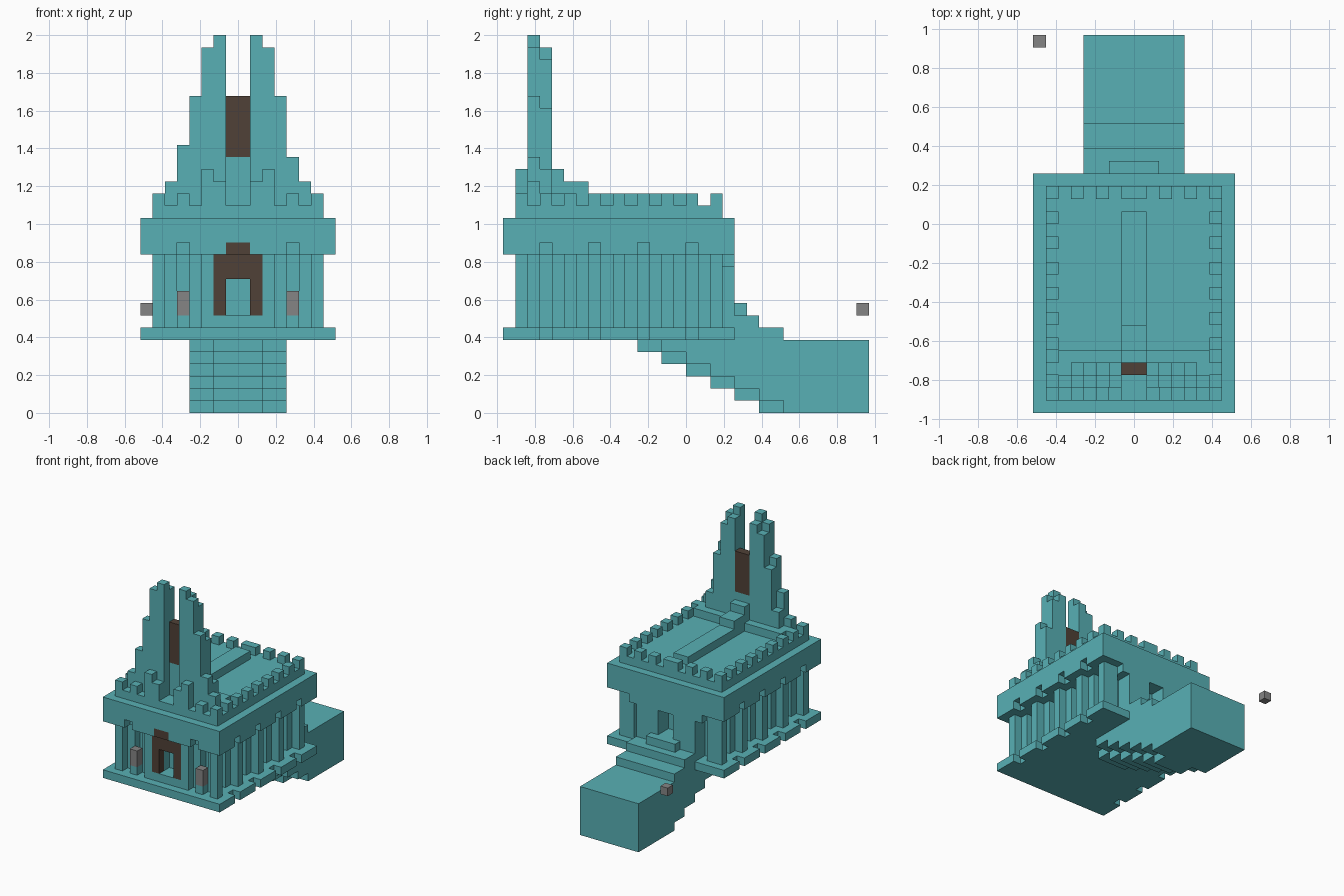
import bpy, bmesh
from mathutils import Matrix, Vector

cube = bpy.data.objects.get("Cube")
if cube:
    bpy.data.objects.remove(cube)

U = 2 / 31  # edge of one block


def material(name, rgb):
    m = bpy.data.materials.new(name)
    m.use_nodes = True
    m.diffuse_color = (*rgb, 1)
    m.node_tree.nodes["Principled BSDF"].inputs["Base Color"].default_value = (*rgb, 1)
    return m


TEAL = material("teal stone", (0.098, 0.434, 0.462))
BROWN = material("dark brown", (0.08, 0.053, 0.038))
GREY = material("grey", (0.235, 0.235, 0.235))


def blocks(name, boxes, mat=TEAL):
    """One object from boxes given as block ranges (x0, x1, y0, y1, z0, z1)."""
    bm = bmesh.new()
    for x0, x1, y0, y1, z0, z1 in boxes:
        centre = Vector(((x0 + x1) / 2 - 8, (y0 + y1) / 2 - 15, (z0 + z1) / 2)) * U
        size = Vector((x1 - x0, y1 - y0, z1 - z0)) * U
        bmesh.ops.create_cube(bm, size=1, matrix=Matrix.Translation(centre) @ Matrix.Diagonal((*size, 1)))
    mesh = bpy.data.meshes.new(name)
    bm.to_mesh(mesh)
    bm.free()
    mesh.materials.append(mat)
    ob = bpy.data.objects.new(name, mesh)
    bpy.context.collection.objects.link(ob)
    return ob


def mirrored(boxes):
    return boxes + [(16 - b[1], 16 - b[0], *b[2:]) for b in boxes]


def notched_edges(z0, z1):
    """Side edge strip broken by a notch every fourth block."""
    return mirrored([(0, 1, y, y + 3, z0, z1) for y in range(0, 19, 4)])


# Floor slab with notched sides
blocks("floor_slab", [(1, 15, 0, 19, 6, 7)] + notched_edges(6, 7))

# Hall walls: core, wall panels separated by niches, slim outer pillars
blocks("hall_core", [(3, 13, 3, 17, 7, 13)])
panels = [(2, 3, y, min(y + 3, 18), 7, 13) for y in (4, 8, 12, 16)]
blocks("side_panels", mirrored(panels + [(2, 3, 2, 3, 7, 13)]))
blocks("side_pillars", mirrored([(1, 2, y, y + 1, 7, 13) for y in range(1, 18, 4)]))
blocks("front_wall", mirrored([(4, 7, 2, 3, 7, 13), (5, 6, 1, 2, 7, 13)])
       + [(7, 9, 2, 3, 11, 14), (6, 10, 1, 3, 7, 8)])

# Front door frame
blocks("door_frame", mirrored([(6, 7, 1, 2, 8, 13)])
       + [(7, 9, 1, 2, 11, 13), (7, 9, 0, 2, 13, 14)], BROWN)
blocks("front_torches", mirrored([(3, 4, 1, 2, 8, 10)]), GREY)
blocks("torch_stands", mirrored([(3, 4, 1, 2, 7, 8)]))

# Back wall around the rear doorway
blocks("back_wall", mirrored([(4, 7, 17, 19, 7, 13), (3, 4, 17, 19, 12, 13)])
       + [(7, 9, 17, 19, 12, 13), (7, 9, 17, 19, 7, 9)])

# Overhanging roof with notches in its lower rim
blocks("roof_rim", notched_edges(13, 14) + mirrored([(4, 7, 0, 1, 13, 14), (1, 3, 0, 1, 13, 14)])
       + mirrored([(1, 7, 1, 19, 13, 14)]) + [(7, 9, 2, 19, 13, 14)])
blocks("roof_slab", [(0, 16, 0, 19, 14, 16), (1, 15, 1, 18, 16, 17)])
blocks("roof_ridge", [(7, 9, 7, 16, 17, 18), (7, 9, 5, 7, 17, 19), (7, 9, 4, 5, 17, 20)])

# Battlements
blocks("side_merlons", mirrored([(1, 2, y, y + 1, 17, 18) for y in range(1, 18, 2)]))
blocks("back_merlons", mirrored([(x, x + 1, 17, 18, 17, 18) for x in (3, 5, 7)]))
blocks("front_merlons", mirrored([(3, 4, 1, 2, 17, 18), (5, 6, 1, 2, 17, 20), (6, 7, 1, 2, 17, 19)]))

# Twin stepped spires, rear layer one block lower
spires = []
for x, top in zip(range(2, 7), (19, 21, 26, 30, 31)):
    spires += [(x, x + 1, 2, 3, 17, top), (x, x + 1, 3, 4, 17, top - 1)]
blocks("spires", mirrored(spires) + [(3, 4, 2, 3, 21, 22)])
blocks("spire_footing", [(2, 14, 4, 5, 17, 18), (7, 9, 3, 4, 17, 21)])
blocks("spire_window", [(7, 9, 3, 4, 21, 26)], BROWN)

# Rear landing: stepped top, and stepped underside with a leading middle
blocks("landing", [(4, 12, 23, 30, 0, 6)])
blocks("landing_steps", [(6, 10, 19, 20, 7, 9), (4, 12, 19, 21, 6, 8), (4, 12, 21, 23, 6, 7)])
under = []
for z in range(6):
    under.append((6, 10, 21 - 2 * z, 23, z, z + 1))
    if z:
        under += mirrored([(4, 6, 23 - 2 * z, 23, z, z + 1)])
blocks("landing_underside", under)

# Loose block beside the landing
blocks("loose_block", [(0, 1, 29, 30, 8, 9)], GREY)
